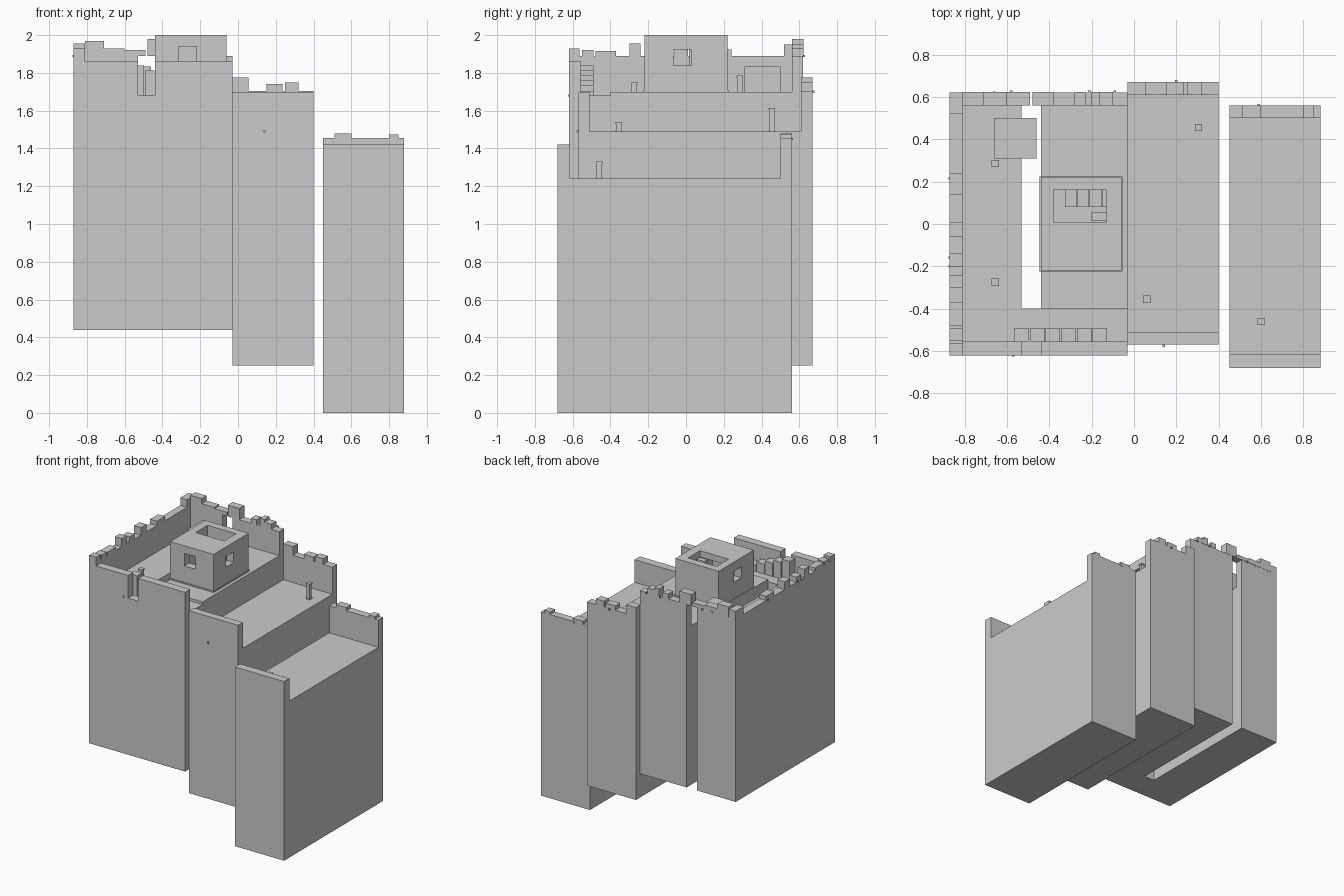
import bpy
import bmesh
from mathutils import Matrix, Vector

cube = bpy.data.objects.get("Cube")
if cube:
    bpy.data.objects.remove(cube, do_unlink=True)

stone = bpy.data.materials.new("grey stone")
stone.use_nodes = True
GREY = (0.6, 0.6, 0.6, 1)
stone.diffuse_color = GREY
stone.node_tree.nodes["Principled BSDF"].inputs["Base Color"].default_value = GREY


def make(name, bm):
    mesh = bpy.data.meshes.new(name)
    bm.to_mesh(mesh)
    bm.free()
    mesh.materials.append(stone)
    obj = bpy.data.objects.new(name, mesh)
    bpy.context.collection.objects.link(obj)
    return obj


def add_box(bm, x0, x1, y0, y1, z0, z1):
    size = Vector((x1 - x0, y1 - y0, z1 - z0))
    mid = Vector((x0 + x1, y0 + y1, z0 + z1)) / 2
    bmesh.ops.create_cube(bm, size=1, matrix=Matrix.Translation(mid) @ Matrix.Diagonal(size.to_4d()))


def boxes(name, *dims):
    bm = bmesh.new()
    for d in dims:
        add_box(bm, *d)
    return make(name, bm)


def prism(name, points, z0, z1):
    bm = bmesh.new()
    face = bm.faces.new([bm.verts.new((x, y, z0)) for x, y in points])
    top = bmesh.ops.extrude_face_region(bm, geom=[face])
    verts = [v for v in top["geom"] if isinstance(v, bmesh.types.BMVert)]
    bmesh.ops.translate(bm, verts=verts, vec=(0, 0, z1 - z0))
    bmesh.ops.recalc_face_normals(bm, faces=bm.faces)
    return make(name, bm)


# Upper ward: a U-shaped block split by a gap, with a raised right terrace
A0, A1, A_FLOOR = -0.87, -0.03, 1.68
GAP0, GAP1 = -0.53, -0.44
prism("upper_ward", [(A0, -0.62), (A1, -0.62), (A1, 0.62), (GAP1, 0.62),
                     (GAP1, -0.4), (GAP0, -0.4), (GAP0, 0.62), (A0, 0.62)], 0.44, A_FLOOR)
boxes("upper_terrace", (GAP1, A1, -0.4, 0.56, A_FLOOR, 1.7))

# Middle and lower wards
boxes("middle_ward", (A1, 0.4, -0.57, 0.67, 0.25, 1.49))
boxes("lower_ward", (0.45, 0.88, -0.68, 0.56, 0, 1.24))

# Curtain walls
boxes("upper_front_wall", (A0, GAP0, -0.62, -0.555, A_FLOOR, 1.86),
      (GAP1, A1, -0.62, -0.555, A_FLOOR, 1.86))
boxes("upper_back_wall", (A0, GAP0, 0.56, 0.62, A_FLOOR, 1.89),
      (GAP1, A1, 0.56, 0.62, A_FLOOR, 1.89))
boxes("upper_left_wall", (A0, -0.81, -0.62, 0.56, A_FLOOR, 1.89))
boxes("middle_front_wall", (A1, 0.4, -0.57, -0.51, 1.49, 1.695))
boxes("middle_back_wall", (A1, 0.4, 0.61, 0.67, 1.49, 1.705))
boxes("lower_front_wall", (0.45, 0.88, -0.68, -0.615, 1.24, 1.42))
boxes("lower_back_wall", (0.45, 0.88, 0.5, 0.56, 1.24, 1.455))

# Uneven battlements: start, end and top height along each wall
boxes("upper_back_merlons", *[(a, b, 0.56, 0.622, 1.89, z) for a, b, z in (
    (-0.81, -0.71, 1.97), (-0.71, -0.6, 1.93), (-0.6, -0.49, 1.92), (-0.48, -0.38, 1.98),
    (-0.28, -0.23, 1.93), (-0.2, -0.16, 1.95), (-0.16, -0.1, 1.93))])
boxes("upper_left_merlons", *[(A0, -0.81, a, b, 1.89, z) for a, b, z in (
    (-0.62, -0.565, 1.93), (-0.55, -0.49, 1.92), (-0.48, -0.37, 1.915), (-0.3, -0.24, 1.955),
    (-0.2, -0.14, 1.93), (-0.06, 0.01, 1.95), (0.14, 0.24, 1.925), (0.52, 0.62, 1.95))])
boxes("middle_merlons", *[(a, b, 0.61, 0.67, 1.705, z) for a, b, z in (
    (A1, 0.055, 1.775), (0.15, 0.235, 1.74), (0.25, 0.32, 1.75))])
boxes("lower_merlons", *[(a, b, 0.5, 0.56, 1.455, z) for a, b, z in (
    (0.51, 0.6, 1.48), (0.8, 0.85, 1.475))])

# Small studs under the parapets
STUD = 0.006
boxes("wall_studs", *[(x - STUD, x + STUD, y - STUD, y + STUD, z - STUD, z + STUD)
                      for x, y, z in ((-0.66, 0.62, 1.89), (-0.58, 0.625, 1.89), (-0.21, 0.625, 1.89),
                                      (-0.09, 0.625, 1.89), (0.2, 0.675, 1.7), (0.59, 0.56, 1.45),
                                      (A0, 0.215, 1.89), (A0, -0.16, 1.89), (A0, -0.2, 1.89),
                                      (-0.57, -0.62, 1.68), (0.14, -0.575, 1.49))])

# Steps rising to the left along the front wall
boxes("wall_steps", *[(-0.565 + 0.074 * i, -0.497 + 0.074 * i, -0.555, -0.49,
                       A_FLOOR, 1.84 - 0.027 * i) for i in range(6)])

# Storage chest with a lid, overhanging the gap
boxes("chest", (-0.66, -0.46, 0.31, 0.5, A_FLOOR, 1.81))
boxes("chest_lid", (-0.66, -0.46, 0.31, 0.5, 1.81, 1.835))

# Posts: square shaft with a base and a wider cap
for i, (x, y, z0, z1) in enumerate(((-0.655, 0.285, A_FLOOR, 1.785), (-0.655, -0.275, A_FLOOR, 1.75),
                                    (0.06, -0.355, 1.49, 1.54), (0.305, 0.455, 1.49, 1.615),
                                    (0.6, -0.46, 1.24, 1.33))):
    levels = ((0.013, z0, z1 - 0.012), (0.017, z1 - 0.012, z1), (0.017, z0, z0 + 0.006))
    boxes(f"post_{i + 1}", *[(x - r, x + r, y - r, y + r, a, b) for r, a, b in levels])

# Keep: hollow house with a roof opening and three windows
keep = boxes("keep", (-0.44, -0.06, -0.22, 0.22, 1.7, 2.0))
cutters = (boxes("room_cutter", (-0.38, -0.12, -0.16, 0.16, 1.705, 1.95)),
           boxes("roof_cutter", (-0.38, -0.13, 0.01, 0.16, 1.9, 2.1)),
           boxes("front_window_cutter", (-0.315, -0.22, -0.3, -0.1, 1.84, 1.94)),
           boxes("side_window_cutter", (-0.5, 0, -0.065, 0.03, 1.84, 1.925)))
for cutter in cutters:
    cutter.hide_render = True
    cutter.hide_set(True)
    cut = keep.modifiers.new(cutter.name, 'BOOLEAN')
    cut.operation = 'DIFFERENCE'
    cut.solver = 'EXACT'
    cut.object = cutter
boxes("keep_plinth", (-0.445, -0.055, -0.225, 0.225, 1.7, 1.71))

# Inner steps up to the roof opening
boxes("keep_steps", *[(-0.325 + 0.058 * i, -0.27 + 0.058 * i, 0.08, 0.16,
                       1.705, 1.77 + 0.045 * i) for i in range(4)],
      (-0.2, -0.13, 0.015, 0.055, 1.705, 1.95))
